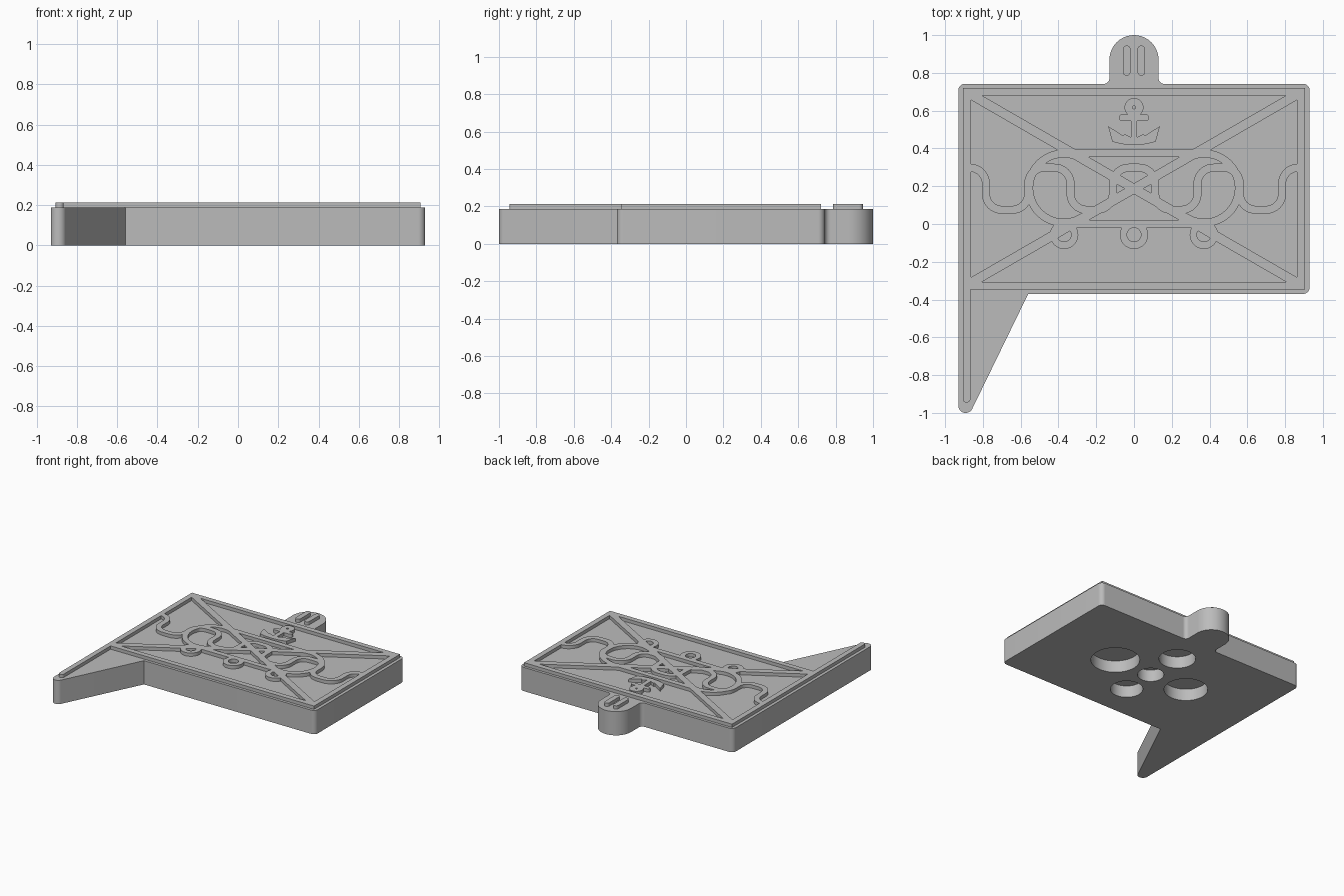
import bpy
import bmesh
from math import sin, cos, tan, pi, radians
from mathutils import Vector

cube = bpy.data.objects.get("Cube")
if cube:
    bpy.data.objects.remove(cube, do_unlink=True)

BASE_TOP, RELIEF_TOP, EMBED = 0.187, 0.213, 0.18
MID = 0.187          # y of the panel centre
LINE = 0.042         # width of most raised lines

grey = bpy.data.materials.new("plain grey")
grey.use_nodes = True
grey.diffuse_color = (0.5, 0.5, 0.5, 1)
grey.node_tree.nodes["Principled BSDF"].inputs["Base Color"].default_value = (0.5, 0.5, 0.5, 1)


def finish(mesh):
    mesh.polygons.foreach_set("use_smooth", [True] * len(mesh.polygons))
    mesh.set_sharp_from_angle(angle=radians(30))


def solid(name, points, faces, z0=EMBED, z1=RELIEF_TOP):
    """Raise flat faces into a closed solid."""
    n = len(points)
    verts = [(p[0], p[1], z) for z in (z0, z1) for p in points]
    edges = {(f[i - 1], f[i]) for f in faces for i in range(len(f))}
    polys = [[i + n for i in f] for f in faces] + [list(reversed(f)) for f in faces]
    polys += [(a, b, b + n, a + n) for a, b in edges if (b, a) not in edges]
    mesh = bpy.data.meshes.new(name)
    mesh.from_pydata(verts, [], polys)
    bm = bmesh.new()
    bm.from_mesh(mesh)
    bmesh.ops.recalc_face_normals(bm, faces=bm.faces)
    bm.to_mesh(mesh)
    bm.free()
    mesh.materials.append(grey)
    finish(mesh)
    obj = bpy.data.objects.new(name, mesh)
    bpy.context.collection.objects.link(obj)
    return obj


def plate(name, points, z0=EMBED, z1=RELIEF_TOP):
    return solid(name, points, [list(range(len(points)))], z0, z1)


def rounded(corners, closed=True, steps=10):
    """Round the corners of a path given as (x, y, radius)."""
    out = []
    for i, (x, y, r) in enumerate(corners):
        p = Vector((x, y))
        end = not closed and i in (0, len(corners) - 1)
        if r == 0 or end:
            out.append(p)
            continue
        u = (Vector(corners[i - 1][:2]) - p).normalized()
        v = (Vector(corners[(i + 1) % len(corners)][:2]) - p).normalized()
        half = u.angle(v) / 2
        t, sweep = r / tan(half), pi - 2 * half
        c = p + (u + v).normalized() * (r / sin(half))
        s, e = p + u * t - c, p + v * t - c
        for k in range(steps + 1):
            f = k / steps
            q = c + (s * sin((1 - f) * sweep) + e * sin(f * sweep)) / sin(sweep)
            if not out or (q - out[-1]).length > 1e-4:
                out.append(q)
    if closed and (out[0] - out[-1]).length < 1e-4:
        out.pop()
    return out


def ribbon(name, path, width=LINE, closed=False):
    """Raised line of even width along a path."""
    path = [Vector(p) for p in path]
    n, pts = len(path), []
    for i, p in enumerate(path):
        before = path[i - 1] if closed or i else None
        after = path[(i + 1) % n] if closed or i < n - 1 else None
        d1 = (p - before).normalized() if before is not None else (after - p).normalized()
        d2 = (after - p).normalized() if after is not None else d1
        m = Vector((-d1.y - d2.y, d1.x + d2.x)).normalized()
        m *= width / 2 / m.dot(Vector((-d1.y, d1.x)))
        pts += [p + m, p - m]
    count = n if closed else n - 1
    quads = []
    for i in range(count):
        j = (i + 1) % n
        quads.append([2 * i, 2 * i + 1, 2 * j + 1, 2 * j])
    return solid(name, pts, quads)


def arc(cx, cy, r, start, end, steps=40):
    angles = [radians(start + (end - start) * k / steps) for k in range(steps + 1)]
    return [(cx + r * cos(a), cy + r * sin(a)) for a in angles]


def ring(name, cx, cy, r, width):
    return ribbon(name, arc(cx, cy, r, 0, 360)[:-1], width, True)


def capsule(name, x0, x1, y0, y1):
    r = min(x1 - x0, y1 - y0) * 0.499
    return plate(name, rounded([(x0, y0, r), (x1, y0, r), (x1, y1, r), (x0, y1, r)]))


# Thick base with hanging tab and pointed tail
outline = rounded([
    (-0.93, -1, 0.038), (-0.867, -1, 0.038), (-0.56, -0.37, 0),
    (0.93, -0.37, 0.035), (0.93, 0.742, 0.035),
    (0.13, 0.742, 0.03), (0.13, 1, 0.13), (-0.13, 1, 0.13), (-0.13, 0.742, 0.03),
    (-0.93, 0.742, 0.035)])
base = plate("base", outline, 0, BASE_TOP)

# Five round pockets in the underside
pockets = [(0.333, MID, 0.177), (-0.333, MID, 0.158), (0, MID + 0.3, 0.133),
           (0, MID - 0.27, 0.118), (0, MID, 0.096)]
cutters = []
for x, y, r in pockets:
    cutter = plate("pocket_cutter", arc(x, y, r, 0, 360, 48)[:-1], -0.05, 0.094)
    cutter.hide_render = True
    cutters.append(cutter)
    cut = base.modifiers.new("pocket", "BOOLEAN")
    cut.operation, cut.solver, cut.object = "DIFFERENCE", "EXACT", cutter
bpy.context.view_layer.update()
carved = bpy.data.meshes.new_from_object(
    base.evaluated_get(bpy.context.evaluated_depsgraph_get()))
base.modifiers.clear()
base.data = carved
finish(carved)
for cutter in cutters:
    bpy.data.objects.remove(cutter, do_unlink=True)

# Border frame and the strip down the tail
ribbon("border_frame", [(-0.885, -0.327), (0.885, -0.327), (0.885, 0.7), (-0.885, 0.7)],
       LINE, True)
plate("tail_strip", rounded([(-0.906, -0.945, 0.019), (-0.866, -0.945, 0.019),
                             (-0.866, -0.33, 0), (-0.906, -0.33, 0)]))

# Crossing diagonals and the two bars between them
for side, s in (("rising", 1), ("falling", -1)):
    ribbon(side + "_diagonal", [(-0.875, MID - 0.505 * s), (0.875, MID + 0.505 * s)], 0.05)
for side, s in (("upper", 1), ("lower", -1)):
    ribbon(side + "_bar", [(-0.335, MID + 0.188 * s), (0.335, MID + 0.188 * s)])

# Wave line running from edge to edge
crest, trough = 0.298, 0.075
wave, high = [(-0.88, crest, 0)], True
for k in range(8):
    x = -0.784 + k * 0.224
    first, second = (crest, trough) if high else (trough, crest)
    wave += [(x, first, 0.085), (x, second, 0.085)]
    high = not high
wave.append((0.88, crest, 0))
ribbon("wave", rounded(wave, False))

# Open rings, facing each other
ribbon("right_open_ring", arc(-0.372, 0.19, 0.183, 55, 305))
ribbon("left_open_ring", arc(0.372, 0.19, 0.183, -125, 125))

# Small rings under the lower bar
for name, x in (("right", -0.37), ("middle", 0), ("left", 0.37)):
    ring(name + "_small_ring", x, -0.057, 0.056, 0.038)

# Anchor
ring("anchor_eye", 0, 0.617, 0.029, 0.042)
ribbon("anchor_shank", [(0, 0.59), (0, 0.43)], 0.034)
capsule("anchor_stock", -0.08, 0.08, 0.546, 0.58)
arm = [(0.137, 0.518), (0.058, 0.468), (0.05, 0.476), (0.017, 0.46)]
keel = [(0.115, 0.436), (0.065, 0.423)]
plate("anchor_arms", [(-x, y) for x, y in arm] + arm[::-1] + keel
      + [(0, 0.417)] + [(-x, y) for x, y in keel[::-1]])

# Two upright bars on the tab
for name, s in (("right", -1), ("left", 1)):
    capsule(name + "_tab_bar", 0.039 * s - 0.02, 0.039 * s + 0.02, 0.785, 0.945)
